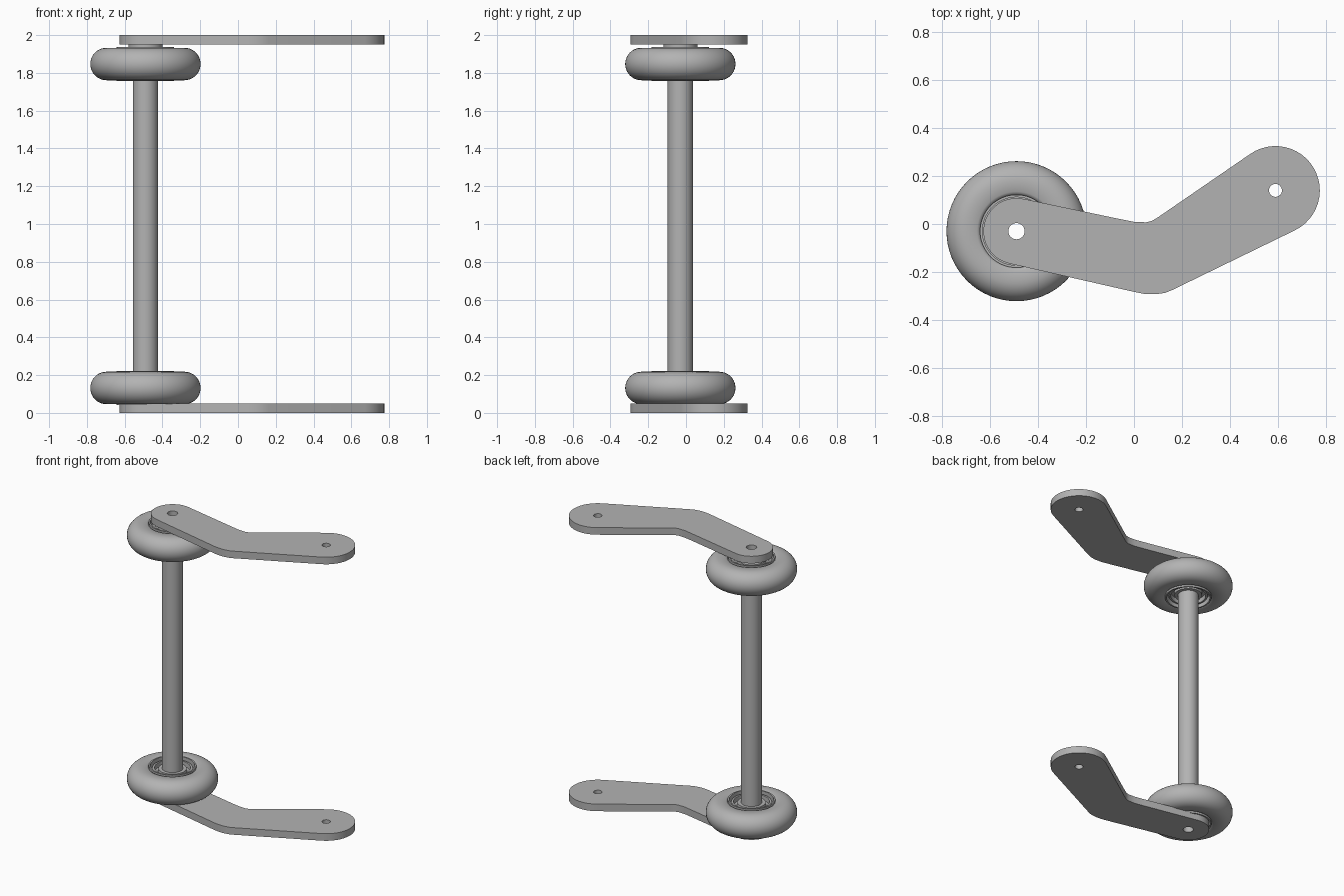
import bpy, bmesh
from math import cos, sin, radians, tau
from mathutils import Vector

if "Cube" in bpy.data.objects:
    bpy.data.objects.remove(bpy.data.objects["Cube"], do_unlink=True)

grey = bpy.data.materials.new("plain grey")
grey.use_nodes = True
grey.diffuse_color = (0.45, 0.45, 0.45, 1)
grey.node_tree.nodes["Principled BSDF"].inputs["Base Color"].default_value = grey.diffuse_color

AXLE = Vector((-0.49, -0.03))
FAR_END = Vector((0.59, 0.14))


def arc(center, radius, start, end, count):
    step = (end - start) / count
    angles = [radians(start + step * i) for i in range(count + 1)]
    return [(center[0] + radius * cos(a), center[1] + radius * sin(a)) for a in angles]


def finish(obj, angle=35):
    bpy.ops.object.select_all(action='DESELECT')
    obj.select_set(True)
    bpy.context.view_layer.objects.active = obj
    if obj.type == 'CURVE':
        bpy.ops.object.convert(target='MESH')
        obj = bpy.context.object
    obj.data.materials.clear()
    obj.data.materials.append(grey)
    bpy.ops.object.shade_smooth_by_angle(angle=radians(angle))


def lathe(name, profile, z, segments=64):
    """Revolve a closed (radius, height) profile around the axle."""
    bm = bmesh.new()
    rings = []
    for i in range(segments):
        a = tau * i / segments
        rings.append([bm.verts.new((r * cos(a), r * sin(a), h)) for r, h in profile])
    n = len(profile)
    for i in range(segments):
        a, b = rings[i], rings[(i + 1) % segments]
        for j in range(n):
            k = (j + 1) % n
            bm.faces.new((a[j], b[j], b[k], a[k]))
    bmesh.ops.recalc_face_normals(bm, faces=bm.faces)
    mesh = bpy.data.meshes.new(name)
    bm.to_mesh(mesh)
    bm.free()
    obj = bpy.data.objects.new(name, mesh)
    obj.location = (AXLE.x, AXLE.y, z)
    bpy.context.collection.objects.link(obj)
    finish(obj)


def plate(name, z):
    """Bent arm with rounded ends and a bolt hole at each end."""
    outline = arc(AXLE, 0.138, 77, 257, 20)
    outline += [(0.0, -0.283), (0.04, -0.291), (0.09, -0.293), (0.13, -0.287), (0.16, -0.275)]
    outline += arc(FAR_END, 0.185, -64, 125, 24)
    outline += [(0.10, 0.028), (0.075, 0.013), (0.05, 0.007), (0.0, 0.009), (-0.08, 0.025)]
    loops = [outline, arc(AXLE, 0.034, 0, 345, 23), arc(FAR_END, 0.027, 0, 345, 23)]
    curve = bpy.data.curves.new(name, 'CURVE')
    curve.dimensions = '2D'
    curve.fill_mode = 'BOTH'
    curve.extrude = 0.025
    for points in loops:
        spline = curve.splines.new('POLY')
        spline.points.add(len(points) - 1)
        for p, (x, y) in zip(spline.points, points):
            p.co = (x, y, 0, 1)
        spline.use_cyclic_u = True
    obj = bpy.data.objects.new(name, curve)
    obj.location.z = z
    bpy.context.collection.objects.link(obj)
    finish(obj)


# Arms at bottom and top
plate("lower_arm", 0.025)
plate("upper_arm", 1.975)

# Hollow axle tube
lathe("axle_tube", [(0.04, 0.05), (0.067, 0.05), (0.067, 1.95), (0.04, 1.95)], 0, 48)

# Wheels: rounded tyre, lip and grooved bearing hub
tyre = arc((0.206, 0), 0.086, -90, 90, 20) + [(0.165, 0.086)]
tyre += [(0.155, 0.08), (0.148, 0.068), (0.148, -0.068), (0.155, -0.08), (0.165, -0.086)]
upper_hub = [(0.15, 0.05), (0.13, 0.05), (0.128, 0.075), (0.115, 0.075), (0.113, 0.045),
             (0.092, 0.045), (0.09, 0.07), (0.066, 0.07)]
hub = upper_hub + [(r, -h) for r, h in reversed(upper_hub)]
lip = [(0.142, 0.091), (0.142, -0.091), (0.152, -0.091), (0.152, 0.091)]
spacer = [(0.066, -0.01), (0.09, -0.01), (0.09, 0.01), (0.066, 0.01)]
for side, z, spacer_z in (("lower", 0.132, 0.06), ("upper", 1.847, 1.94)):
    lathe(side + "_tyre", tyre, z)
    lathe(side + "_hub", hub, z)
    lathe(side + "_lip", lip, z)
    lathe(side + "_spacer", spacer, spacer_z)
